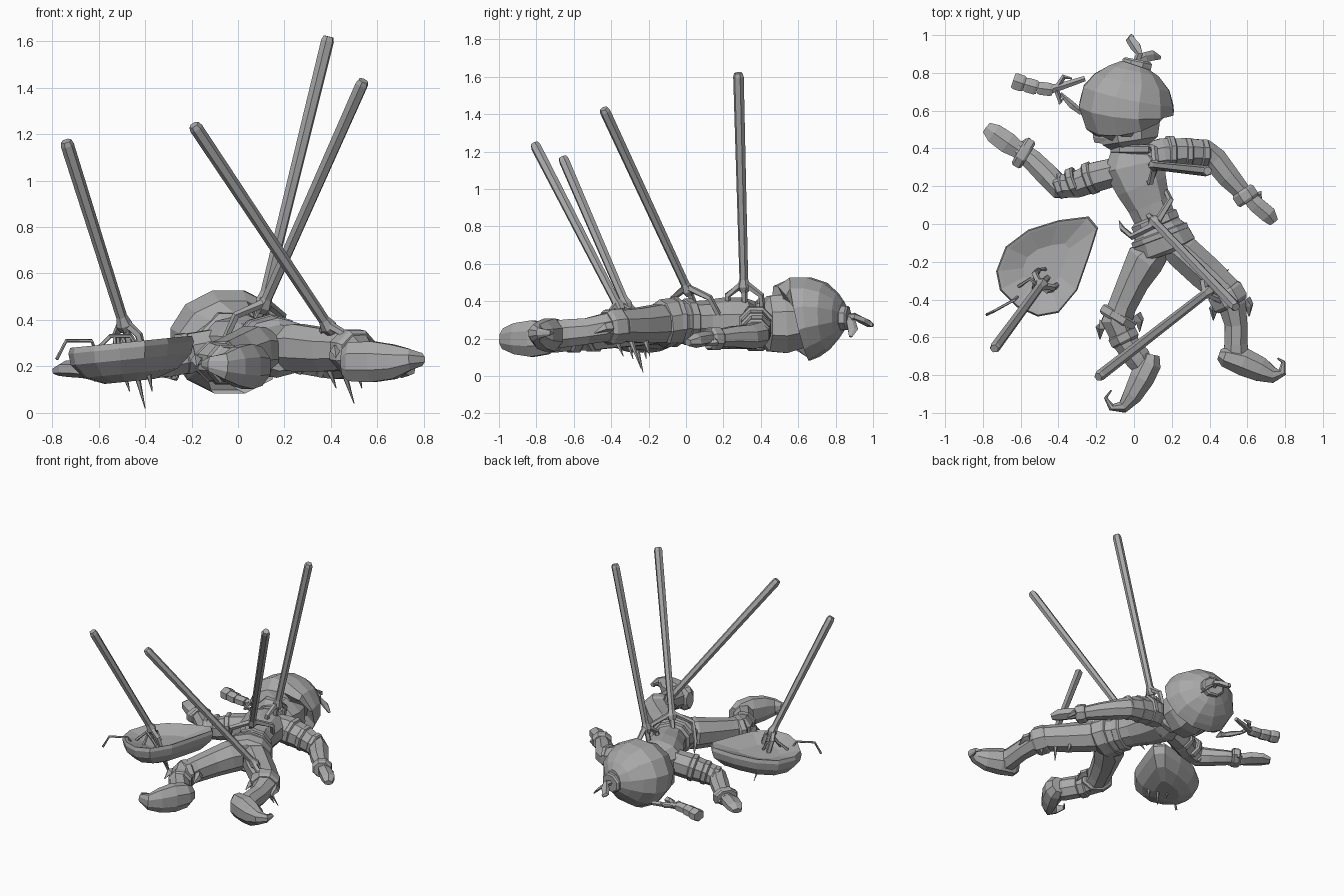
import bpy, bmesh, math
from mathutils import Vector

cube = bpy.data.objects.get("Cube")
if cube:
    bpy.data.objects.remove(cube)

grey = bpy.data.materials.new("plain grey")
grey.use_nodes = True
grey.diffuse_color = (0.4, 0.4, 0.4, 1)
grey.node_tree.nodes["Principled BSDF"].inputs["Base Color"].default_value = grey.diffuse_color

UP = Vector((0, 0, 1))
UNIT = 0.01  # all positions below are in hundredths


def loft(name, rings):
    """Skin a row of closed rings and cap both ends."""
    bm = bmesh.new()
    rows = [[bm.verts.new(p * UNIT) for p in ring] for ring in rings]
    count = len(rows[0])
    for low, high in zip(rows, rows[1:]):
        for i in range(count):
            j = (i + 1) % count
            bm.faces.new((low[i], low[j], high[j], high[i]))
    bm.faces.new(rows[0][::-1])
    bm.faces.new(rows[-1])
    bmesh.ops.recalc_face_normals(bm, faces=bm.faces)
    mesh = bpy.data.meshes.new(name)
    bm.to_mesh(mesh)
    bm.free()
    mesh.materials.append(grey)
    part = bpy.data.objects.new(name, mesh)
    bpy.context.collection.objects.link(part)
    return part


def tube(name, sections, sides=8, up=UP):
    """Limb through (x, y, z, half width, half height) sections."""
    centres = [Vector(s[:3]) for s in sections]
    rings = []
    for i, s in enumerate(sections):
        along = (centres[min(i + 1, len(centres) - 1)] - centres[max(i - 1, 0)]).normalized()
        across = along.cross(up).normalized()
        over = across.cross(along)
        ring = []
        for k in range(sides):
            a = math.tau * (k + 0.5) / sides
            ring.append(centres[i] + across * s[3] * math.cos(a) + over * s[-1] * math.sin(a))
        rings.append(ring)
    return loft(name, rings)


def rod(name, points, radii, sides=5):
    """Thin stick through plain points, safe at any angle."""
    up = Vector((0.31, 0.83, 0.46))
    return tube(name, [(*p, r, r) for p, r in zip(points, radii)], sides, up)


def band(name, a, b, width, height, sides=8):
    """Short raised strap with bevelled edges."""
    a, b = Vector(a), Vector(b)
    steps = ((0, 0.86), (0.2, 1), (0.8, 1), (1, 0.86))
    return tube(name, [(*a.lerp(b, t), width * k, height * k) for t, k in steps], sides)


# Torso, belt and tunic skirt
tube("torso", [(1, 40, 29, 7, 7), (0, 37, 29, 13, 11), (0, 31, 29, 17, 13), (4, 20, 29, 14.5, 13),
               (8, 10, 29, 12, 11.5), (11, 3, 29, 11.5, 11), (14, -5, 29, 14, 12)], 10)
tube("tunic_skirt", [(12, 0, 29, 12, 11), (14, -6, 29, 16, 13), (17, -13, 28, 17, 13),
                     (18, -16, 28, 13, 10)], 10)
band("belt", (10, 4, 29), (12.5, -2, 29), 13.5, 12.5, 10)
band("waist_sash", (13, -4, 29), (14.5, -8, 29), 16.5, 13.5, 10)
band("collar", (0, 37, 29), (0, 42, 29), 13, 12, 10)

# Head and floppy cap
tube("head", [(-1, 40, 28, 10, 10), (-2, 44, 28, 16, 16), (-3, 53, 28, 18, 17), (-3, 62, 29, 16, 15)], 8)
band("hair", (-15, 43, 26), (-14, 58, 27), 8, 11, 6)
tube("cap", [(-3, 56, 28, 18, 17), (-4, 57, 29, 23, 22), (-4, 61, 30.5, 26, 23.5), (-3, 68, 31.5, 25, 22),
             (-1, 75, 32, 21, 18.5), (0, 81, 32, 14, 12.5), (1, 84, 32, 8, 8)], 12)
band("cap_button", (1, 82, 31), (2, 87, 31), 8.5, 7)
tube("cap_stem", [(1, 85, 31, 2, 2), (3, 90, 32, 2, 2), (1, 94, 30, 3, 2), (-2, 98, 28, 2.5, 2),
                  (-1, 100, 27, 1, 1)], 5)
tube("cap_leaf", [(2, 86, 32, 2, 1), (6, 88, 29, 3, 1), (10, 89, 25, 3, 1), (14, 88, 21, 1, 0.5)], 5)

# Arms with sleeves, cuffs and hands
tube("left_arm", [(5, 35, 29, 8, 9), (15, 37, 28, 9, 10), (28, 38, 25, 8, 9), (38, 38, 22, 7, 7.5),
                  (43, 34, 21, 7, 7), (50, 25, 21, 6.5, 6), (60, 14, 20, 4.5, 4.5)])
tube("left_hand", [(59, 16, 20, 4, 4), (65, 10, 20, 5, 4), (71, 5, 19, 5, 4), (74, 1, 18, 3, 2)], 6)
band("left_cuff", (57, 18, 20), (61, 12, 20), 7, 6.5)
tube("left_thumb", [(63, 14, 20, 2, 2), (66, 16, 18, 2, 2), (67, 10, 17, 1, 1)], 5)
tube("right_arm", [(-8, 28, 28, 8, 9), (-20, 25, 26, 8.5, 9), (-30, 21, 23, 7.5, 8), (-40, 20, 21, 7, 7),
                   (-46, 26, 20, 6.5, 6), (-54, 34, 19, 6, 5), (-62, 40, 18, 5, 4)])
tube("right_hand", [(-61, 39, 18, 5, 4), (-67, 43, 19, 6.5, 4), (-74, 48, 19, 6, 3.5), (-78, 51, 18, 3.5, 2)], 6)
band("right_cuff", (-56, 36, 19), (-61, 39, 19), 9, 6)
tube("right_thumb", [(-62, 40, 18, 2, 2), (-57, 43, 17, 2, 2), (-55, 45, 16, 1, 1)], 5)
for i, x in enumerate((17, 26, 35)):
    band(f"left_sleeve_band_{i}", (x, 37.5, 28 - i * 2.3), (x + 4, 37.5, 27 - i * 2.3), 9.7 - i, 10.5 - i)
for i, x in enumerate((-21, -30, -37)):
    band(f"right_sleeve_band_{i}", (x, 25 - i * 2, 26 - i * 2), (x - 4, 23.5 - i * 2, 25 - i * 2), 9.3 - i, 9.5 - i)

# Legs, boots and curled toes
tube("left_leg", [(19, -10, 28, 8, 10), (26, -15, 28, 10, 11), (38, -26, 27, 10, 10), (48, -35, 27, 9, 9),
                  (52, -43, 26, 8, 8), (54, -53, 24, 6.5, 7.5), (54, -63, 23, 6.5, 8), (54, -72, 22, 8, 8)])
tube("left_boot", [(45, -69, 22, 3, 6), (48, -70, 22, 6, 9), (58, -73, 22, 8, 9.5), (67, -77, 22, 7, 8),
                   (74, -80, 23, 4.5, 5), (78.5, -78.5, 23, 2.5, 3), (79, -73, 23, 1.2, 1.5), (76, -71, 23, 0.5, 0.5)])
tube("right_leg", [(13, -12, 27, 8, 10), (6, -19, 27, 11, 11), (0, -30, 25, 9, 10), (-6, -43, 23, 8, 9),
                   (-9, -51, 22, 9, 9), (-5, -62, 21, 7, 8), (2, -71, 20, 7.5, 8), (5, -76, 20, 6, 7)])
tube("right_boot", [(9, -69, 20, 5, 6), (8, -74, 20, 7, 9), (4, -82, 20, 7, 10.5), (-1, -91, 20, 5.5, 9),
                    (-6, -97, 20, 3.5, 6), (-12, -97, 21, 2, 3.5), (-15, -92, 21, 1, 1.5), (-12, -88, 21, 0.5, 0.5)])
band("left_knee_strap", (47, -34, 27), (52, -43, 26), 10.5, 10)
band("right_boot_cuff", (-7, -47, 22), (-10, -52, 22), 11, 9.5)
band("right_boot_strap", (-7, -57, 21), (-4, -63, 21), 8.5, 9)
for side, x, y, z in ((-1, -16, -52, 23), (1, 1, -48, 23), (-1, 44, -42, 27), (1, 59, -40, 26)):
    rod("cuff_point", [(x, y, z), (x + side * 2, y - 3, z), (x + side * 2, y - 9, z - 3)], (3, 2.5, 0.3), 4)

# Leaf-shaped bowl shield
outline = [(-24, 4), (-19, -2), (-23, -15), (-30, -35), (-40, -47), (-51, -49), (-62, -44), (-71, -35),
           (-73, -25), (-68, -12), (-56, -3), (-40, 2)]
rings = []
for scale, drop in ((0.45, 4), (0.9, 0), (0.97, -0.5), (1, 2), (0.96, 7), (0.75, 13), (0.4, 16.5)):
    rings.append([Vector((-47 + (x + 47) * scale, -22 + (y + 22) * scale, 30 + 0.1 * (x + 47) * scale - drop))
                  for x, y in outline])
loft("shield", rings)
rod("shield_grip", [(-61, -38, 26), (-63, -40, 31), (-74, -46, 31), (-78, -48, 23)], (0.8, 0.8, 0.8, 0.8))
rod("shield_strap", [(-53, -36, 26), (-53, -30, 33), (-50, -24, 33), (-47, -24, 27)], (1, 1, 1, 1))
rod("shield_strap_bar", [(-61, -33, 27), (-55, -29, 33), (-46, -36, 33), (-43, -35, 28)], (1, 1, 1, 1))


# Four tridents stuck in the figure
def trident(name, end, joint, tip, spread):
    end, joint, tip = Vector(end), Vector(joint), Vector(tip)
    along = (joint - end).normalized()
    rod(name + "_pole", [end, end - along * -2, joint - along * 4, joint, joint + along * 3],
        (2.3, 2.9, 2.4, 3.6, 2.5), 6)
    across = along.cross(UP).normalized() * spread
    for k in (-1, 0, 1):
        shoulder = joint + along * 5 + across * k
        middle = joint.lerp(tip, 0.55) + across * k * 1.1
        point = joint.lerp(tip, 1 - 0.2 * abs(k)) + across * k
        rod(f"{name}_tine_{k}", [joint - along * 2, shoulder, middle, point], (2, 1.8, 1.5, 0.2))


trident("shield_trident", (-74, -66, 117), (-49, -32, 38), (-40, -23, 2), 6)
trident("leg_trident", (-19, -81, 124), (39, -36, 37), (50, -24, 4), 9)
trident("hip_trident", (54, -44, 143), (11, 1, 46), (0, 14, 17), 14)
trident("shoulder_trident", (39, 28, 162), (11, 31, 48), (3, 32, 15), 9)

# Broken sword hilt lying beside the head
band("hilt_pommel", (-64, 76, 20), (-58, 74, 20), 5, 4.5, 6)
band("hilt_middle", (-58, 74, 20), (-51, 72, 20), 4.5, 4, 6)
band("hilt_neck", (-51, 72, 20), (-43, 71, 20), 4, 3.5, 6)
rod("hilt_core", [(-45, 71, 20), (-38, 73, 20), (-26, 77, 20)], (2.5, 2, 1.5))
rod("guard_upper", [(-42, 71, 20), (-37, 78, 21), (-33, 77, 22)], (1.5, 1.5, 0.5))
rod("guard_lower", [(-41, 71, 20), (-39, 64, 19), (-37, 67, 18)], (1.5, 1.2, 0.4))
rod("blade_shard", [(-39, 69, 18), (-33, 63, 17), (-28, 59, 16)], (1, 2, 1.5))
rod("blade_shard_tip", [(-31, 61, 16), (-27, 60, 16), (-26, 56, 15)], (1, 2.5, 0.5))
